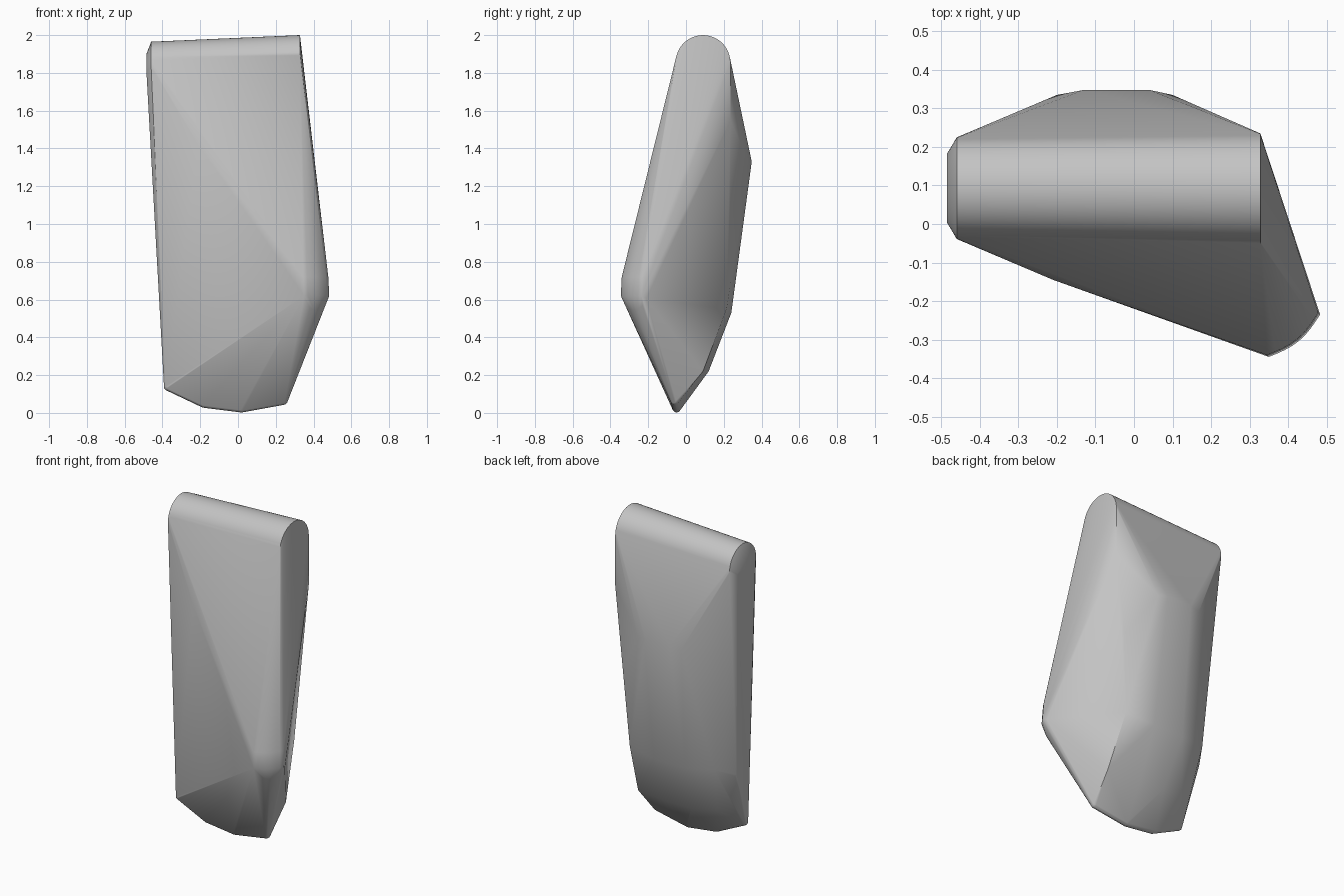
import bpy, bmesh, math
from mathutils import Vector

cube = bpy.data.objects.get("Cube")
if cube:
    bpy.data.objects.remove(cube)

bm = bmesh.new()


def arc(x, y, z, r, steps=24):
    """Upper half circle across the width of the top edge."""
    for i in range(steps + 1):
        a = math.pi * i / steps
        bm.verts.new((x, y + r * math.cos(a), z + r * math.sin(a)))


def ball(pos, r):
    """Rounded corner."""
    ret = bmesh.ops.create_icosphere(bm, subdivisions=2, radius=r)
    bmesh.ops.translate(bm, verts=ret["verts"], vec=Vector(pos))


# rounded top edge with a chamfered left end
arc(0.328, 0.09, 1.855, 0.145)
arc(-0.46, 0.093, 1.833, 0.132)
arc(-0.485, 0.093, 1.81, 0.09)

# rounded front ridge
for i in range(9):
    t = i / 8
    x, y = 0.35 + 0.133 * t, -0.345 + 0.11 * t
    bow = 0.018 * math.sin(math.pi * t)
    x, y = x + bow * 0.63, y - bow * 0.77
    drop = 0.06 * math.sin(math.pi * t) ** 0.5
    bm.verts.new((x - 0.005, y + 0.005, 0.72))
    bm.verts.new((x, y, 0.62))
    bm.verts.new((x - 0.01, y + 0.025, 0.605 - drop))

# small rounded corners: bottom edge, then left side
for pos in [(-0.37, -0.05, 0.14), (-0.18, -0.05, 0.05), (0.02, -0.05, 0.025),
            (0.24, -0.06, 0.065), (-0.39, 0.08, 0.5)]:
    ball(pos, 0.023)

# front crease and bulging back
for pos in [(-0.21, -0.145, 1.42),
            (0.1, 0.335, 1.32), (0.04, 0.348, 1.33), (-0.13, 0.348, 1.33), (-0.2, 0.335, 1.32),
            (0.328, 0.235, 1.55), (0.27, 0.235, 1.05),
            (0.24, 0.215, 0.55), (0.05, 0.24, 0.53), (-0.16, 0.24, 0.53), (-0.34, 0.2, 0.55),
            (0.27, 0.09, 0.22), (0.05, 0.12, 0.22), (-0.12, 0.12, 0.22), (-0.28, 0.09, 0.24)]:
    bm.verts.new(pos)

# wrap all corners in one convex skin
bmesh.ops.delete(bm, geom=bm.faces[:] + bm.edges[:], context="EDGES_FACES")
ret = bmesh.ops.convex_hull(bm, input=bm.verts[:])
loose = [v for v in bm.verts if not v.link_faces]
bmesh.ops.delete(bm, geom=loose, context="VERTS")
bmesh.ops.remove_doubles(bm, verts=bm.verts[:], dist=0.0005)
bmesh.ops.recalc_face_normals(bm, faces=bm.faces[:])

mesh = bpy.data.meshes.new("wedge_body")
bm.to_mesh(mesh)
bm.free()
body = bpy.data.objects.new("wedge_body", mesh)
bpy.context.collection.objects.link(body)

# grey material
grey = bpy.data.materials.new("plain grey")
grey.use_nodes = True
colour = (0.55, 0.55, 0.55, 1)
grey.diffuse_color = colour
grey.node_tree.nodes["Principled BSDF"].inputs["Base Color"].default_value = colour
mesh.materials.append(grey)

bpy.ops.object.select_all(action="DESELECT")
body.select_set(True)
bpy.context.view_layer.objects.active = body
bpy.ops.object.shade_smooth_by_angle(angle=math.radians(30))
